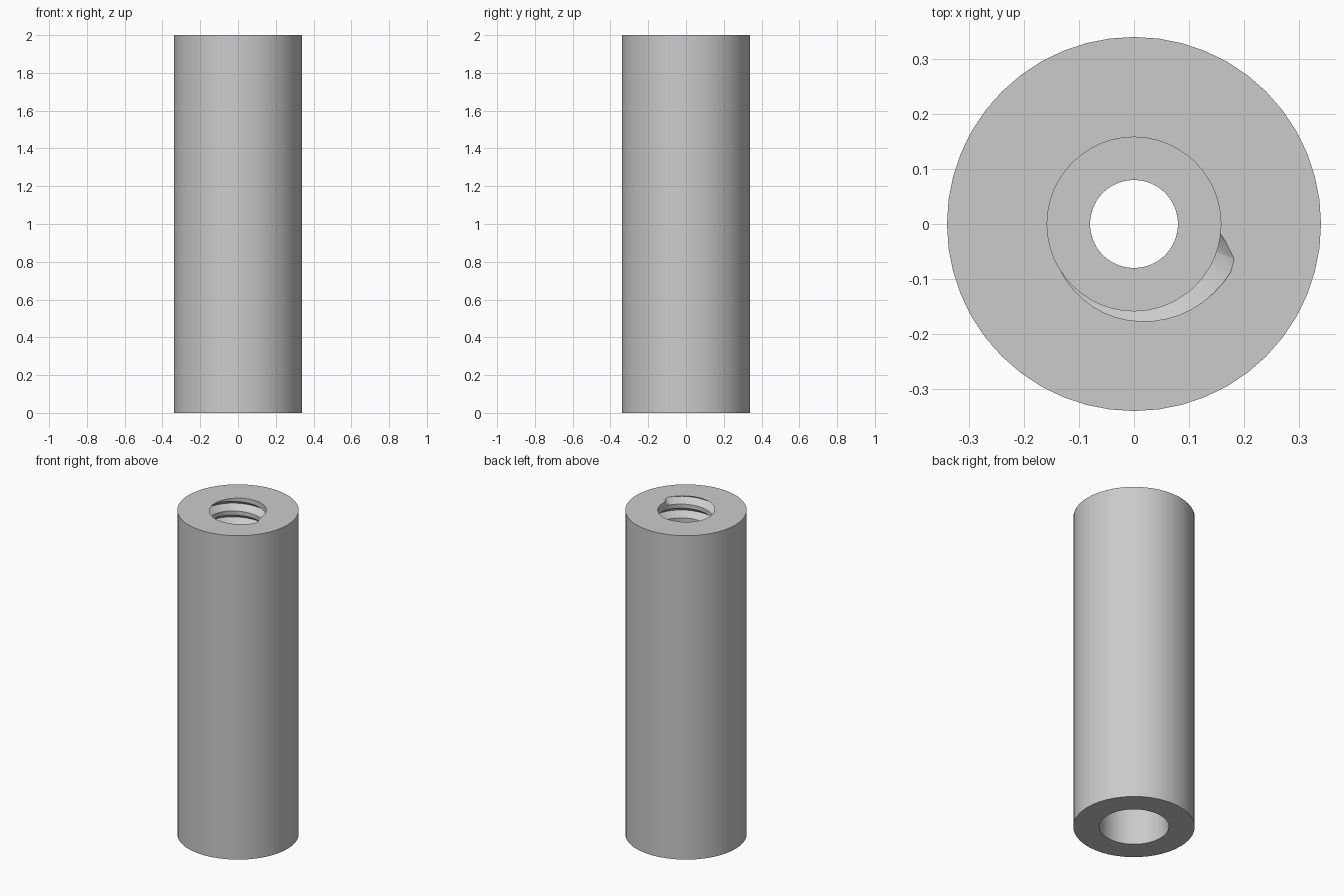
import bpy, bmesh
from math import cos, sin, radians, pi

cube = bpy.data.objects.get("Cube")
if cube:
    bpy.data.objects.remove(cube, do_unlink=True)

HEIGHT, OUTER, BORE, HOLE, SOCKET = 2.0, 0.34, 0.158, 0.08, 0.195
BORE_FLOOR, SOCKET_ROOF = 1.3, 1.1
PITCH, DEPTH, STEPS = 0.085, 0.041, 48

grey = bpy.data.materials.new("plain grey")
grey.use_nodes = True
colour = (0.6, 0.6, 0.6, 1)
grey.diffuse_color = colour
grey.node_tree.nodes["Principled BSDF"].inputs["Base Color"].default_value = colour


def skin(name, rings, closed):
    """Join a list of matching cross-sections into one solid."""
    bm = bmesh.new()
    rows = [[bm.verts.new(p) for p in ring] for ring in rings]
    n = len(rows[0])
    pairs = list(zip(rows, rows[1:]))
    if closed:
        pairs.append((rows[-1], rows[0]))
    for a, b in pairs:
        for i in range(n):
            j = (i + 1) % n
            bm.faces.new((a[i], a[j], b[j], b[i]))
    if not closed:
        bm.faces.new(rows[0])
        bm.faces.new(rows[-1])
    bmesh.ops.recalc_face_normals(bm, faces=bm.faces)
    mesh = bpy.data.meshes.new(name)
    bm.to_mesh(mesh)
    bm.free()
    mesh.materials.append(grey)
    obj = bpy.data.objects.new(name, mesh)
    bpy.context.collection.objects.link(obj)
    return obj


def section(profile, angle):
    return [(r * cos(angle), r * sin(angle), z) for r, z in profile]


# Sleeve: stepped bore at the top, narrow through hole, wide socket below
profile = [(OUTER, 0), (OUTER, HEIGHT), (BORE, HEIGHT), (BORE, BORE_FLOOR),
           (HOLE, BORE_FLOOR), (HOLE, SOCKET_ROOF),
           (SOCKET, SOCKET_ROOF), (SOCKET, 0)]
sleeve = skin("threaded_sleeve",
              [section(profile, 2 * pi * i / STEPS) for i in range(STEPS)], True)

# Thread groove: a V section wound down the bore, fading in at the top
start, fade = radians(-4), radians(17)
half = PITCH * 0.36
turns = (HEIGHT - BORE_FLOOR - 0.08) / PITCH
rings = []
for i in range(int(turns * STEPS)):
    turn = 2 * pi * i / STEPS
    t = min(1, turn / fade)
    z = HEIGHT - PITCH * (turn - fade) / (2 * pi)
    mouth = BORE - 0.008 + 0.007 * t
    tip = mouth + 0.002 + (DEPTH - 0.002) * t
    inner = BORE - 0.02
    rings.append(section([(inner, z - half), (mouth, z - half), (tip, z),
                          (mouth, z + half), (inner, z + half)], start - turn))
cutter = skin("thread_cutter", rings, False)
cutter.hide_render = True

# Cut the thread into the sleeve
cut = sleeve.modifiers.new("thread", 'BOOLEAN')
cut.operation = 'DIFFERENCE'
cut.solver = 'EXACT'
cut.object = cutter
bpy.ops.object.select_all(action='DESELECT')
sleeve.select_set(True)
bpy.context.view_layer.objects.active = sleeve
bpy.ops.object.modifier_apply(modifier=cut.name)
bpy.data.objects.remove(cutter, do_unlink=True)
bpy.ops.object.shade_smooth_by_angle(angle=radians(30))
